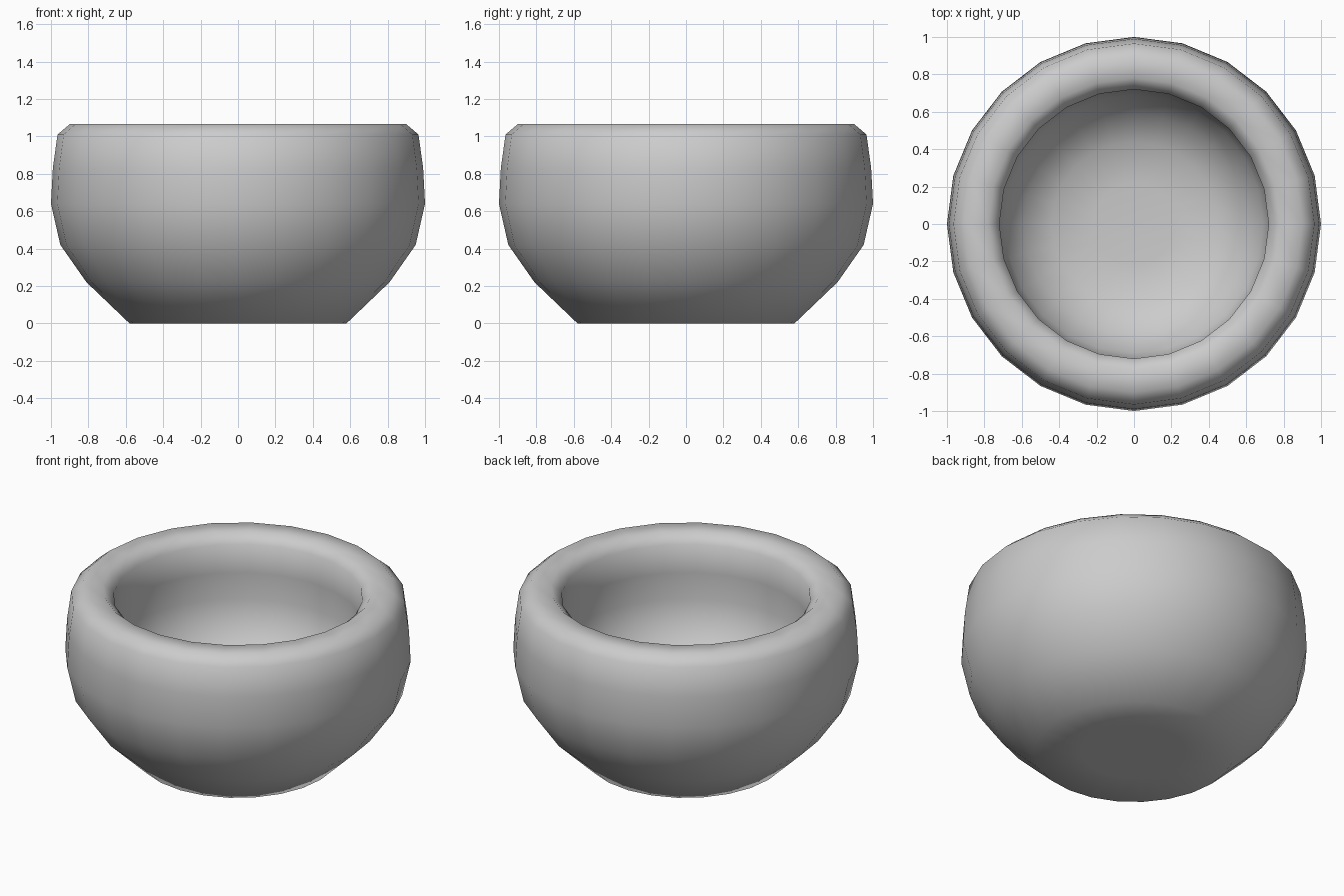
import bpy
import bmesh
from math import tau

SEGMENTS = 24

if "Cube" in bpy.data.objects:
    bpy.data.objects.remove(bpy.data.objects["Cube"], do_unlink=True)


def make_material(name, colour):
    mat = bpy.data.materials.new(name)
    mat.use_nodes = True
    mat.diffuse_color = colour
    mat.node_tree.nodes["Principled BSDF"].inputs["Base Color"].default_value = colour
    return mat


def lathe(name, profile, mat):
    """Spin an (r, z) profile round the z axis into a smooth solid."""
    bm = bmesh.new()
    verts = [bm.verts.new((r, 0, z)) for r, z in profile]
    edges = [bm.edges.new(pair) for pair in zip(verts, verts[1:])]
    bmesh.ops.spin(bm, geom=verts + edges, cent=(0, 0, 0), axis=(0, 0, 1),
                   angle=tau, steps=SEGMENTS, use_merge=False)
    bmesh.ops.remove_doubles(bm, verts=bm.verts[:], dist=0.0005)
    bmesh.ops.recalc_face_normals(bm, faces=bm.faces[:])
    for face in bm.faces:
        face.smooth = True
    mesh = bpy.data.meshes.new(name)
    bm.to_mesh(mesh)
    bm.free()
    mesh.materials.append(mat)
    obj = bpy.data.objects.new(name, mesh)
    bpy.context.collection.objects.link(obj)
    return obj


# Outer wall, from the centre of the base up to the rim
outer = [(0, 0), (0.30, 0), (0.58, 0), (0.81, 0.22), (0.95, 0.42),
         (1.0, 0.64), (0.99, 0.83), (0.965, 1.01), (0.90, 1.065)]
# Rounded lip, then the hollow down to the centre of the floor
inner = [(0.78, 1.065), (0.72, 1.01), (0.72, 0.83), (0.725, 0.66),
         (0.69, 0.51), (0.59, 0.37), (0.44, 0.27), (0.22, 0.25), (0, 0.25)]

lathe("bowl", outer + inner, make_material("light grey", (0.6, 0.6, 0.6, 1)))
